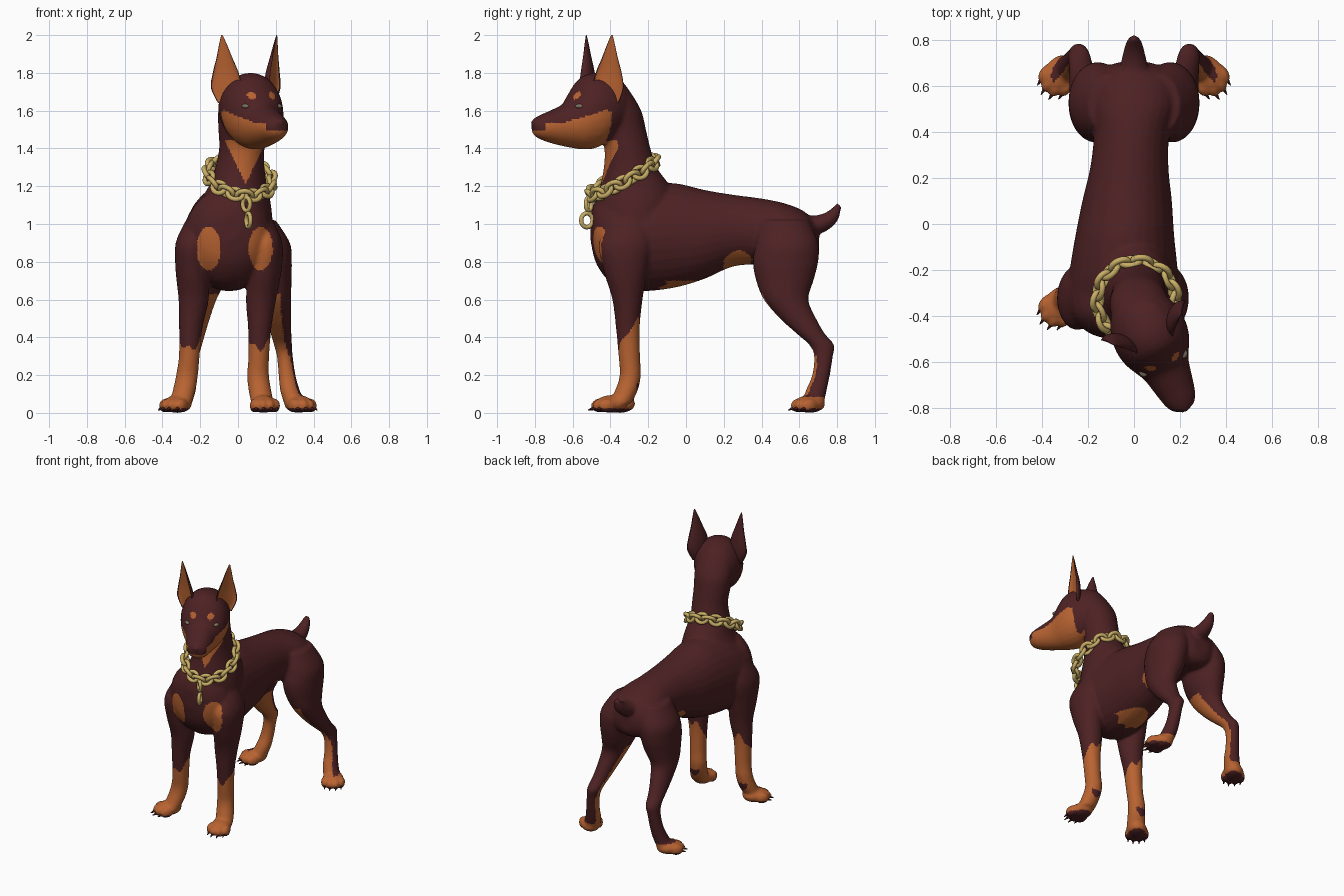
import bpy, bmesh, math
from mathutils import Vector, Matrix

if "Cube" in bpy.data.objects:
    bpy.data.objects.remove(bpy.data.objects["Cube"])

X, Y, Z = Vector((1, 0, 0)), Vector((0, 1, 0)), Vector((0, 0, 1))
FWD, SIDE = Vector((.424, -.906, 0)), Vector((.906, .424, 0))   # turned head
HEAD = Vector((.06, -.46, 0))


def material(name, rgb):
    m = bpy.data.materials.new(name)
    m.diffuse_color = (*rgb, 1)
    m.use_nodes = True
    m.node_tree.nodes["Principled BSDF"].inputs["Base Color"].default_value = m.diffuse_color
    return m


BROWN = material("dark brown", (.075, .0155, .017))
TAN = material("tan", (.48, .125, .031))
GOLD = material("gold", (.58, .42, .13))
EYE = material("grey eye", (.21, .17, .12))


def make_object(name, bm, mats):
    bmesh.ops.recalc_face_normals(bm, faces=bm.faces)
    me = bpy.data.meshes.new(name)
    bm.to_mesh(me)
    bm.free()
    for m in mats:
        me.materials.append(m)
    for p in me.polygons:
        p.use_smooth = True
    ob = bpy.data.objects.new(name, me)
    bpy.context.collection.objects.link(ob)
    return ob


def skin(bm, rings):
    """Capped tube through rings of points; returns the side faces by column."""
    vs = [[bm.verts.new(p) for p in r] for r in rings]
    n, faces = len(vs[0]), []
    for a, b in zip(vs, vs[1:]):
        for i in range(n):
            j = (i + 1) % n
            faces.append((i, bm.faces.new((a[i], a[j], b[j], b[i]))))
    bm.faces.new(vs[0])
    bm.faces.new(vs[-1])
    return faces


def spline(rows, steps=5):
    out = []
    for i in range(len(rows) - 1):
        q = [rows[max(0, min(len(rows) - 1, i + k))] for k in (-1, 0, 1, 2)]
        for s in range(steps):
            t = s / steps
            out.append([.5 * (2 * b + (c - a) * t + (2 * a - 5 * b + 4 * c - d) * t * t
                              + (3 * b - a - 3 * c + d) * t ** 3) for a, b, c, d in zip(*q)])
    return out + [list(rows[-1])]


def loft(bm, rows, u, v, n=28):
    """Rows are x, y, z, radius along u, radius along v."""
    skin(bm, [[Vector(r[:3]) + u * max(r[3], .004) * math.cos(k * math.tau / n)
               + v * max(r[4], .004) * math.sin(k * math.tau / n) for k in range(n)]
              for r in spline(rows)])


def ball(bm, pos, radii, d=X, seg=20):
    d = d.normalized()
    m = Matrix((d, Z.cross(d), Z)).transposed().to_4x4()
    bmesh.ops.create_uvsphere(bm, u_segments=seg, v_segments=seg // 2, radius=1,
                              matrix=Matrix.Translation(pos) @ m @ Matrix.Diagonal((*radii, 1)))


def at_head(t, s, z):
    return HEAD + FWD * t + SIDE * s + Z * z


bm = bmesh.new()
claws = bmesh.new()

# torso: y, centre x, centre z, half width, half height
TORSO = [(-.505, -.04, .98, .05, .07), (-.475, -.045, .96, .15, .17), (-.40, -.05, .94, .22, .25),
         (-.30, -.05, .92, .24, .27), (-.2, -.045, .93, .235, .285), (-.05, -.04, .94, .215, .275),
         (.1, -.03, .945, .195, .235), (.25, -.02, .965, .17, .19), (.4, -.01, .96, .165, .175),
         (.52, 0, .945, .19, .165), (.62, 0, .92, .18, .15), (.68, 0, .9, .13, .11), (.705, 0, .89, .06, .05)]
loft(bm, [(x, y, z, a, b) for y, x, z, a, b in TORSO], X, Z)

# neck
loft(bm, [(-.04, -.28, .95, .23, .20), (-.02, -.265, 1.1, .195, .215), (0, -.27, 1.2, .155, .185),
          (.01, -.295, 1.3, .13, .14), (.02, -.31, 1.4, .12, .122), (.02, -.335, 1.5, .124, .123),
          (.025, -.36, 1.6, .13, .123), (.04, -.41, 1.7, .12, .115), (.05, -.43, 1.76, .09, .09)], X, Y)

# head: distance forward, centre z, half width, half height
SKULL = [(-.15, 1.62, .08, .09), (-.12, 1.62, .12, .14), (-.05, 1.615, .155, .175), (.03, 1.6, .165, .2),
         (.10, 1.585, .152, .19), (.16, 1.55, .122, .147), (.2, 1.525, .104, .115), (.28, 1.515, .086, .087),
         (.34, 1.513, .07, .065), (.375, 1.515, .045, .045), (.385, 1.515, .02, .02)]
loft(bm, [(*at_head(t, 0, z), a, b) for t, z, a, b in SKULL], SIDE, Z)
ball(bm, at_head(.36, 0, 1.535), (.036, .036, .026), FWD)

# tail
loft(bm, [(0, .60, 1.03, .08, .09), (0, .68, 1.0, .062, .06), (0, .74, 1.015, .048, .045),
          (0, .785, 1.05, .036, .034), (0, .81, 1.095, .02, .018), (0, .813, 1.105, .008, .008)],
     X, Vector((0, -.6, .8)))

# front legs: left x, right x, y, z, half widths
FRONT = [(-.2, .11, -.29, 1.03, .07, .10), (-.245, .15, -.32, .9, .085, .14), (-.242, .142, -.32, .75, .088, .115),
         (-.235, .122, -.31, .6, .08, .08), (-.25, .115, -.308, .45, .062, .063), (-.258, .11, -.3, .3, .055, .057),
         (-.27, .106, -.295, .2, .058, .056), (-.285, .116, -.315, .12, .06, .06), (-.305, .13, -.35, .05, .06, .06)]
loft(bm, [(r[0], *r[2:]) for r in FRONT], X, Y)
loft(bm, [(r[1], *r[2:]) for r in FRONT], X, Y)

# hind legs
HIND = [(.11, .52, 1.02, .09, .13), (.15, .535, .9, .125, .165), (.165, .527, .8, .12, .173),
        (.175, .523, .7, .108, .152), (.198, .53, .6, .084, .118), (.215, .593, .5, .066, .096),
        (.228, .66, .42, .055, .075), (.238, .718, .36, .048, .066), (.248, .728, .3, .042, .05),
        (.26, .715, .2, .045, .047), (.275, .69, .12, .052, .055), (.30, .67, .05, .056, .06)]
for s in (-1, 1):
    loft(bm, [(s * r[0], *r[1:]) for r in HIND], X, Y)

# paws with four toes and claws each
for px, py, dx, dy in ((-.32, -.35, -.6, -.8), (.135, -.395, .2, -.98), (.32, .655, .55, -.83), (-.32, .655, -.55, -.83)):
    c, d = Vector((px, py, 0)), Vector((dx, dy, 0)).normalized()
    w = Z.cross(d)
    ball(bm, c + Z * .047, (.088, .07, .047), d)
    for k, (lat, ahead) in enumerate(((-.055, .035), (-.02, .06), (.02, .06), (.055, .035))):
        ball(bm, c + d * ahead + w * lat + Z * .038, (.047, .026, .038), d)
        aim = (d - Z * .35).normalized()
        bmesh.ops.create_cone(claws, cap_ends=True, segments=8, radius1=.013, radius2=.002, depth=.045,
                              matrix=Matrix.Translation(c + d * (ahead + .042) + w * lat + Z * .022)
                              @ Z.rotation_difference(aim).to_matrix().to_4x4())
make_object("claws", claws, [BROWN])

# fuse all into one smooth skin
rough = make_object("rough_body", bm, [])
mod = rough.modifiers.new("fuse", 'REMESH')
mod.mode, mod.voxel_size = 'VOXEL', .01
mod = rough.modifiers.new("soften", 'SMOOTH')
mod.factor, mod.iterations = .5, 6
bpy.context.view_layer.update()
skin_mesh = bpy.data.meshes.new_from_object(rough.evaluated_get(bpy.context.evaluated_depsgraph_get()))
bpy.data.objects.remove(rough)
body = bpy.data.objects.new("dog_body", skin_mesh)
bpy.context.collection.objects.link(body)


def is_tan(c, n):
    x, y, z = c
    if z > 1.2:
        rel = c - HEAD
        t, s = rel.dot(FWD), rel.dot(SIDE)
        if t > .08 and (abs(s) - .06) ** 2 + (z - 1.68) ** 2 < .02 ** 2:       # brow dots
            return True
        if t > .345 and z > 1.495:                                            # nose
            return False
        edge = 1.535 + .065 * min(1, max(0, (.25 - t) / .2))
        if t > 0 and 1.39 < z < edge:                                         # muzzle and cheeks
            return True
        return z < 1.44 and y < -.36 and abs(x - .04) < .085 * (z - 1.21) / .18   # throat
    if z > .7:
        if y < -.33 and n.y < -.25:                                           # chest patches
            return any(((x - px) / .064) ** 2 + ((z - .87) / .115) ** 2 < 1 for px in (-.155, .12))
        return .2 < y < .35 and z < .86 - ((y - .28) / .06) ** 2 * .03        # belly
    if z < .022:
        return False                                                          # pads
    if y < .1:                                                                # front legs
        if y > -.262 and z < .16:
            return False
        return z < .34 + (y + .36) * 1.4 + .02 * math.sin(x * 90)
    if z < .085:
        return True
    inward = -.6 * math.copysign(1, x) * n.x - .8 * n.y                       # hind legs
    return z < .63 and inward > (.4 if z > .3 else .05)


skin_mesh.materials.clear()
skin_mesh.materials.append(BROWN)
skin_mesh.materials.append(TAN)
for p in skin_mesh.polygons:
    p.use_smooth = True
    p.material_index = int(is_tan(p.center, p.normal))

# ears: pointed cups, tan inside; z, sideways offset, half width
EAR = [(1.64, .115, .06), (1.72, .128, .085), (1.80, .132, .072), (1.88, .142, .044), (1.95, .152, .022), (2.0, .16, .004)]
for s, name in ((-1, "left_ear"), (1, "right_ear")):
    bm = bmesh.new()
    opening, wide = (FWD + SIDE * s) * .707, (FWD - SIDE * s) * .707
    rings = []
    for z, off, w in spline(EAR, 4):
        c = at_head(0, off * s, z)
        rings.append([c + wide * w * math.cos(k * math.pi / 10)
                      - opening * w * abs(math.sin(k * math.pi / 10)) * (.65 if k < 10 else .3)
                      + opening * w * .25 for k in range(20)])
    for col, f in skin(bm, rings):
        f.material_index = int(11 <= col <= 18)
    make_object(name, bm, [BROWN, TAN])

# eyes
bm = bmesh.new()
for s in (-1, 1):
    ball(bm, at_head(.155, s * .095, 1.623), (.026, .02, .013), FWD)
make_object("eyes", bm, [EYE])


# chain collar with hanging ring
def link(bm, c, u, v, a, b, r, n=18, m=8):
    w = u.cross(v).normalized()
    vs = []
    for i in range(n):
        p = math.tau * i / n
        rad = u * math.cos(p) + v * math.sin(p)
        mid = c + u * a * math.cos(p) + v * b * math.sin(p)
        vs.append([bm.verts.new(mid + rad * r * math.cos(math.tau * k / m) + w * r * math.sin(math.tau * k / m))
                   for k in range(m)])
    for i in range(n):
        for k in range(m):
            i2, k2 = (i + 1) % n, (k + 1) % m
            bm.faces.new((vs[i][k], vs[i2][k], vs[i2][k2], vs[i][k2]))


def collar(p):
    x, y = .17 * math.cos(p), .172 * math.sin(p)
    return Vector((.01 + x, -.335 + y, 1.245 + .53 * y - .15 * x))


bm = bmesh.new()
COUNT = 22
for i in range(COUNT):
    p = math.tau * i / COUNT
    tangent = (collar(p + .02) - collar(p - .02)).normalized()
    out = Vector((math.cos(p), math.sin(p), 0))
    up = out.cross(tangent).normalized()
    twist = Matrix.Rotation(math.radians(40 if i % 2 else -30), 3, tangent)
    link(bm, collar(p), tangent, twist @ up, .041, .031, .0135)
make_object("chain_collar", bm, [GOLD])

bm = bmesh.new()
link(bm, Vector((.045, -.515, 1.105)), Z, Vector((.8, -.6, 0)), .035, .024, .012)
link(bm, Vector((.055, -.525, 1.02)), Z, Vector((.35, -.94, 0)), .037, .032, .012)
make_object("collar_ring", bm, [GOLD])
